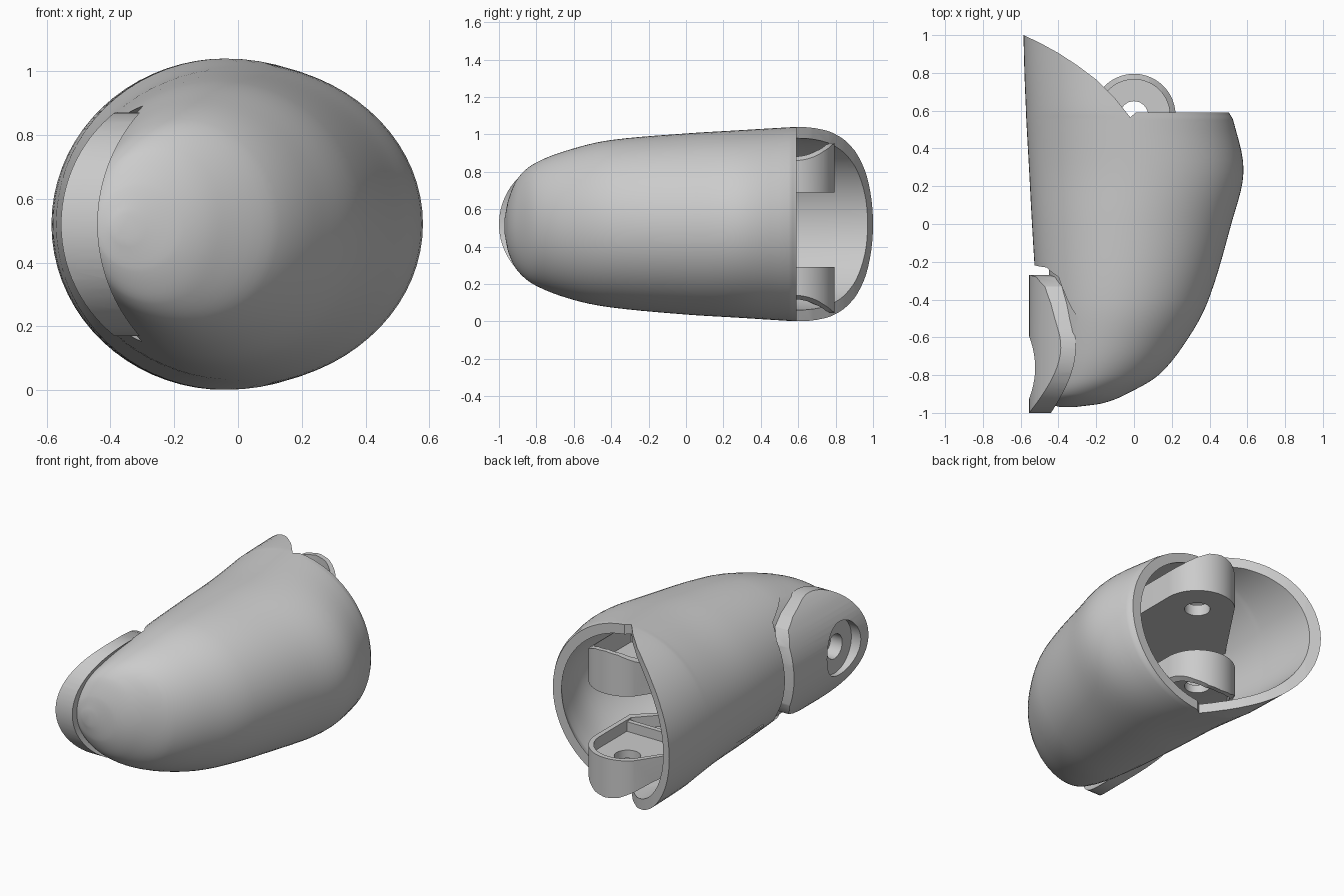
import bpy, bmesh, math
from mathutils import Vector

if "Cube" in bpy.data.objects:
    bpy.data.objects.remove(bpy.data.objects["Cube"])


def finish(name, bm):
    bmesh.ops.recalc_face_normals(bm, faces=bm.faces)
    me = bpy.data.meshes.new(name)
    bm.to_mesh(me)
    bm.free()
    ob = bpy.data.objects.new(name, me)
    bpy.context.collection.objects.link(ob)
    return ob


def prism(name, pts, axis, a, b):
    """Extrude a 2D outline along an axis; pts are the other two coordinates."""
    def co(p, t):
        v = list(p)
        v.insert("xyz".index(axis), t)
        return v
    bm = bmesh.new()
    lo = [bm.verts.new(co(p, a)) for p in pts]
    hi = [bm.verts.new(co(p, b)) for p in pts]
    n = len(pts)
    bm.faces.new(lo)
    bm.faces.new(hi)
    for i in range(n):
        bm.faces.new((lo[i], lo[(i + 1) % n], hi[(i + 1) % n], hi[i]))
    return finish(name, bm)


def circle(cx, cy, r, n=64, start=0, end=360):
    full = end - start == 360
    m = n if full else n - 1
    return [(cx + r * math.cos(math.radians(start + (end - start) * i / m)),
             cy + r * math.sin(math.radians(start + (end - start) * i / m))) for i in range(n)]


def boolean(ob, cutter, op='DIFFERENCE'):
    m = ob.modifiers.new("cut", 'BOOLEAN')
    m.object, m.operation, m.solver = cutter, op, 'EXACT'
    bpy.context.view_layer.update()
    dg = bpy.context.evaluated_depsgraph_get()
    me = bpy.data.meshes.new_from_object(ob.evaluated_get(dg))
    ob.modifiers.clear()
    ob.data = me
    bpy.data.objects.remove(cutter)


def loft(name, secs, steps=5, n=72):
    """Elliptical sections (y, x_left, x_right, z_low, z_high) joined by a smooth spline."""
    s = [Vector(v) for v in secs]
    path = []
    for i in range(len(s) - 1):
        p0, p1, p2, p3 = s[max(i - 1, 0)], s[i], s[i + 1], s[min(i + 2, len(s) - 1)]
        d = p2[0] - p1[0]
        m1 = (p2 - p0) / (p2[0] - p0[0]) * d
        m2 = (p3 - p1) / (p3[0] - p1[0]) * d
        for k in range(steps):
            t = k / steps
            path.append(p1 * (2*t**3 - 3*t**2 + 1) + m1 * (t**3 - 2*t**2 + t)
                        + p2 * (3*t**2 - 2*t**3) + m2 * (t**3 - t**2))
    path.append(s[-1])
    bm = bmesh.new()
    rings = []
    for y, xl, xr, zl, zh in path:
        rings.append([bm.verts.new(((xl + xr) / 2 + (xr - xl) / 2 * c, y, (zl + zh) / 2 + (zh - zl) / 2 * q))
                      for c, q in circle(0, 0, 1, n)])
    bm.faces.new(rings[0])
    bm.faces.new(rings[-1])
    for a, b in zip(rings, rings[1:]):
        for i in range(n):
            bm.faces.new((a[i], a[(i + 1) % n], b[(i + 1) % n], b[i]))
    return finish(name, bm)


# Hollow shell: blunt nose, open back
secs = [(-.97, -.39, -.32, .47, .55), (-.95, -.45, -.17, .37, .65), (-.9, -.48, -.04, .27, .765),
        (-.8, -.49, .13, .19, .85), (-.6, -.5, .29, .115, .925), (-.4, -.515, .395, .075, .97),
        (0, -.54, .515, .037, 1.005), (.28, -.555, .58, .02, 1.022), (.55, -.57, .525, .003, 1.038),
        (.6, -.572, .5, .001, 1.04), (.8, -.58, .5, 0, 1.04), (1.04, -.586, .5, 0, 1.04)]
shell = loft("shell", secs)
inner = []
for y, xl, xr, zl, zh in secs[3:]:
    w = .1 if y < -.2 else .06
    inner.append((y, xl + w, xr - w, zl + w, zh - w))
inner[-1] = (1.1,) + inner[-1][1:]
boolean(shell, loft("cavity", inner))

# Back opening: straight on the right, sweeping to a point on the left
sweep = [(-.64, 1.02), (-.585, 1.0), (-.5, .96), (-.4, .905), (-.3, .84), (-.2, .765), (-.1, .665),
         (-.02, .565), (.01, .59), (.7, .59), (.7, 1.3), (-.64, 1.3)]
boolean(shell, prism("back_cut", sweep, 'z', -.2, 1.3))


def pad_outline(g):
    """Side pad outline in y/z, grown by g: round nose and nearly straight back edge."""
    nose = circle(-.65, .52, .35 + g, 40, 75, 285)
    low = [(-.42, .22 - g), (-.33 + g, .26 - g), (-.28 + g, .34 - g), (-.27 + g, .44)]
    return nose + low + [(y, 1.04 - z) for y, z in reversed(low)]


# Seat for the side pad, cut into the shell down to a curved bed
seat = prism("seat_cut", pad_outline(.05), 'x', -.8, -.2)
boolean(seat, prism("bed", circle(.08, .52, .53, 96), 'y', -1.3, .3))
boolean(shell, seat)

# Curved side pad with a recessed screw hole
pad = prism("side_pad", pad_outline(0), 'x', -.8, -.2)
boolean(pad, prism("pad_outer", circle(-.105, .52, .45, 96), 'y', -1.3, .3), 'INTERSECT')
boolean(pad, prism("pad_inner", circle(.09, .52, .53, 96), 'y', -1.3, .3))
boolean(pad, prism("pad_recess", circle(-.76, .52, .165, 48), 'x', -.8, -.49))
boolean(pad, prism("pad_hole", circle(-.76, .52, .075, 32), 'x', -.8, -.3))
boolean(shell, prism("screw_hole", circle(-.76, .52, .075, 32), 'x', -.8, -.41))


def lug_outline(r):
    d = .22 - r
    return circle(0, .575, r, 32, 0, 135) + [(-.48 + d, .25), (-.48 + d, -.08 + d), (-.12, -.08 + d), (r, .24 + d)]


# Two hinge lugs with arms running to the shell wall
arch = [(-.6, .69), (-.48, .72), (-.3, .82), (-.22, .86), (-.15, .91), (-.08, .944), (0, .955),
        (.08, .944), (.15, .91), (.22, .86), (.3, .81), (.3, 1.3), (-.6, 1.3)]
lugs = []
for name, z0, z1, pockets, flip in (("upper_lug", .69, 1.0, [(.76, 1.2)], False),
                                    ("lower_lug", .03, .29, [(.22, .5), (-.3, .17)], True)):
    lug = prism(name, lug_outline(.22), 'z', z0, z1)
    profile = [(x, 1.0 - z) if flip else (x, z) for x, z in arch]
    boolean(lug, prism("arch_cut", profile, 'y', -.5, 1.2))
    for a, b in pockets:
        boolean(lug, prism("pocket", lug_outline(.19), 'z', a, b))
    boolean(lug, prism("pin_hole", circle(0, .575, .075, 32), 'z', -.5, 1.5))
    lugs.append(lug)

# Stiffening web across the lower lug
web = prism("lower_lug_web", [(-.4, .28), (.2, .28), (.2, .31), (-.4, .31)], 'z', .2, .28)

for ob in [shell, pad, web] + lugs:
    bpy.ops.object.select_all(action='DESELECT')
    ob.select_set(True)
    bpy.context.view_layer.objects.active = ob
    bpy.ops.object.shade_smooth_by_angle(angle=math.radians(30))
